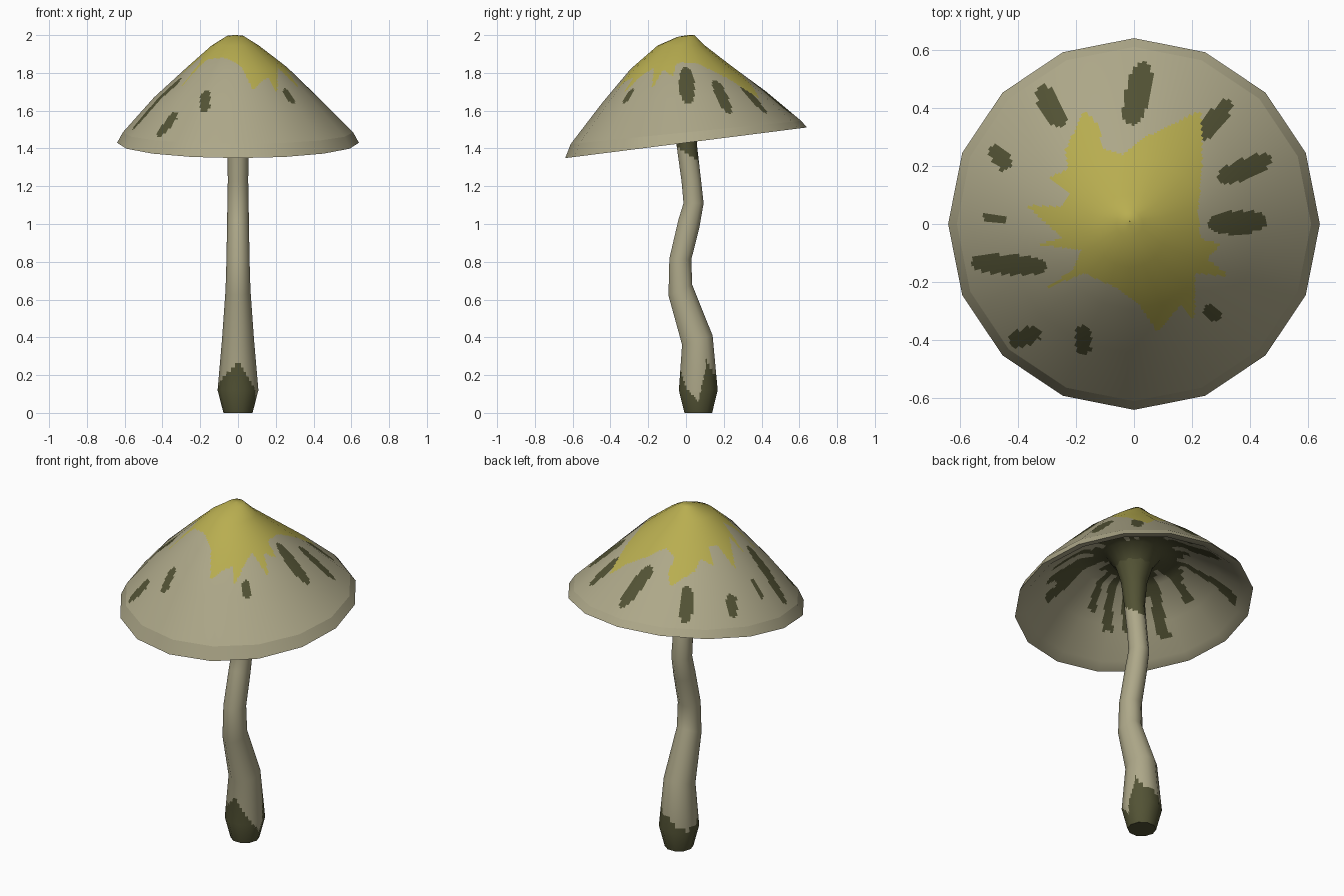
import bpy, math, random
from mathutils import Vector

if "Cube" in bpy.data.objects:
    bpy.data.objects.remove(bpy.data.objects["Cube"])

random.seed(4)


def material(name, rgb):
    m = bpy.data.materials.new(name)
    m.diffuse_color = (*rgb, 1)
    m.use_nodes = True
    m.node_tree.nodes["Principled BSDF"].inputs["Base Color"].default_value = m.diffuse_color
    return m


MATS = [material("pale_tan", (0.42, 0.39, 0.25)),
        material("mustard_yellow", (0.48, 0.42, 0.08)),
        material("dark_olive", (0.085, 0.085, 0.035))]
TAN, YELLOW, OLIVE = range(3)


def skin(name, rings, sides, nu, nv, rule):
    """Loft low-poly rings (cx, cy, z, radius, slope in y); facets are split
    finely so the rule can paint crisp shapes, normals stay those of the loft."""
    P = []
    for cx, cy, z, r, s in rings:
        row = []
        for j in range(sides):
            a = 2 * math.pi * j / sides
            dx, dy = r * math.cos(a), r * math.sin(a)
            row.append(Vector((cx + dx, cy + dy, z + s * dy)))
        P.append(row)
    last = len(P) - 1
    N = [[(P[i][(j + 1) % sides] - P[i][j - 1]).normalized().cross(
          (P[min(i + 1, last)][j] - P[max(i - 1, 0)][j]).normalized()).normalized()
          for j in range(sides)] for i in range(last + 1)]

    def sample(G, i, j):
        i0 = min(i // nv, last - 1)
        v = i / nv - i0
        j0, u = (j // nu) % sides, (j % nu) / nu
        j1 = (j0 + 1) % sides
        return G[i0][j0].lerp(G[i0][j1], u).lerp(G[i0 + 1][j0].lerp(G[i0 + 1][j1], u), v)

    rows, cols = last * nv + 1, sides * nu
    verts = [sample(P, i, j) for i in range(rows) for j in range(cols)]
    norms = [sample(N, i, j).normalized() for i in range(rows) for j in range(cols)]
    faces = [(i * cols + j, i * cols + (j + 1) % cols,
              (i + 1) * cols + (j + 1) % cols, (i + 1) * cols + j)
             for i in range(rows - 1) for j in range(cols)]
    me = bpy.data.meshes.new(name)
    me.from_pydata(verts, [], faces)
    for m in MATS:
        me.materials.append(m)
    for k, f in enumerate(me.polygons):
        f.use_smooth = True
        f.material_index = rule(f.center, 2 * math.pi * (k % cols + 0.5) / cols)
    me.normals_split_custom_set_from_vertices(norms)
    ob = bpy.data.objects.new(name, me)
    bpy.context.collection.objects.link(ob)
    return ob


# Cap paint: a ragged yellow splash and olive spots, laid out in plan view
SPLASH = [(.23, .39), (.235, .2), (.22, .04), (.23, -.05), (.30, -.07), (.25, -.12),
          (.33, -.18), (.21, -.17), (.21, -.33), (.16, -.28), (.08, -.37), (.02, -.28),
          (-.06, -.22), (-.17, -.17), (-.30, -.22), (-.21, -.155), (-.18, -.09),
          (-.34, -.07), (-.245, -.05), (-.37, .065), (-.25, .06), (-.22, .10),
          (-.29, .16), (-.23, .19), (-.235, .26), (-.17, .39), (-.12, .34),
          (-.11, .26), (-.04, .24), (.04, .30)]
# centre x, centre y, half length, half width, angle
SPOTS = [(.012, .45, .11, .042, 77), (-.285, .405, .08, .036, 120), (.28, .36, .085, .03, 52),
         (-.46, .23, .05, .03, 125), (.38, .19, .098, .035, 22), (-.48, .02, .042, .016, 168),
         (.355, .005, .10, .04, 3), (-.43, -.14, .13, .034, 177), (-.375, -.39, .057, .03, 20),
         (-.175, -.40, .05, .028, 92), (.27, -.305, .034, .024, 140)]


def in_splash(x, y):
    inside = False
    for (x0, y0), (x1, y1) in zip(SPLASH, SPLASH[1:] + SPLASH[:1]):
        if (y0 > y) != (y1 > y) and x < x0 + (y - y0) * (x1 - x0) / (y1 - y0):
            inside = not inside
    return inside


def cap_rule(c, a):
    if in_splash(c.x, c.y):
        return YELLOW
    for x, y, hl, hw, deg in SPOTS:
        t = math.radians(deg)
        dx, dy = c.x - x, c.y - y
        u = abs(dx * math.cos(t) + dy * math.sin(t)) / hl
        v = abs(dy * math.cos(t) - dx * math.sin(t)) / hw
        if u ** 2.5 + v ** 2.5 < 1:
            return OLIVE
    return TAN


def plain(c, a):
    return TAN


# Cap: shallow lopsided cone with a thin turned lip
RIM = (0, 0, 1.43, .64, .127)
BEVEL = (0, 0, 1.485, .61, .10)
skin("cap", [BEVEL, (-.01, -.01, 1.67, .435, .07), (-.005, -.03, 1.83, .265, .04),
             (-.015, -.025, 1.945, .125, 0), (-.015, .0, 1.995, .045, .1),
             (-.015, .01, 2.0, .001, 0)], 16, 14, 22, cap_rule)
skin("cap_lip", [RIM, BEVEL], 16, 1, 1, plain)

# Underside: olive gill streaks of random reach
STREAKS = [(random.uniform(.40, .56), random.uniform(.14, .34), random.random() < .36)
           for _ in range(44)]


def gill_rule(c, a):
    r = math.hypot(c.x, c.y)
    wave = a + .05 * math.sin(14 * r + 3 * a)
    reach, start, pale = STREAKS[int(wave / (2 * math.pi) * 44) % 44]
    if r > reach or (pale and start < r):
        return TAN
    return OLIVE


skin("cap_underside", [(0, .0, 1.63, .085, 0), (0, 0, 1.72, .15, .02), (0, -.01, 1.70, .29, .04),
                       (0, 0, 1.57, .45, .08), (0, 0, 1.45, .585, .115), RIM],
     16, 12, 14, gill_rule)

# Stem: wavy tapering stalk, olive at the foot and under the cap
FOOT = [.06, .28, .20, .20, .15, .13, .15, .17, .22, .27, .20, .12]  # paint height every 30 deg


def stem_rule(c, a):
    t = a / (math.pi / 6)
    k = int(t)
    h = FOOT[k % 12] + (FOOT[(k + 1) % 12] - FOOT[k % 12]) * (t - k)
    return OLIVE if c.z < h or c.z > 1.37 - .04 * math.sin(a) else TAN


BASE = (0, .065, 0, .077, 0)
skin("stem", [BASE, (0, .065, .12, .108, 0), (0, .06, .385, .085, .3), (0, -.03, .65, .066, .45),
              (0, -.03, .815, .061, -.05), (0, .015, 1.0, .058, -.4), (0, .04, 1.11, .056, 0),
              (0, .028, 1.23, .054, .1), (0, .005, 1.41, .056, .1), (0, 0, 1.55, .07, 0),
              (0, 0, 1.65, .10, 0)], 10, 8, 10, stem_rule)
skin("stem_base", [(0, .065, 0, .001, 0), BASE], 10, 1, 1, lambda c, a: OLIVE)
